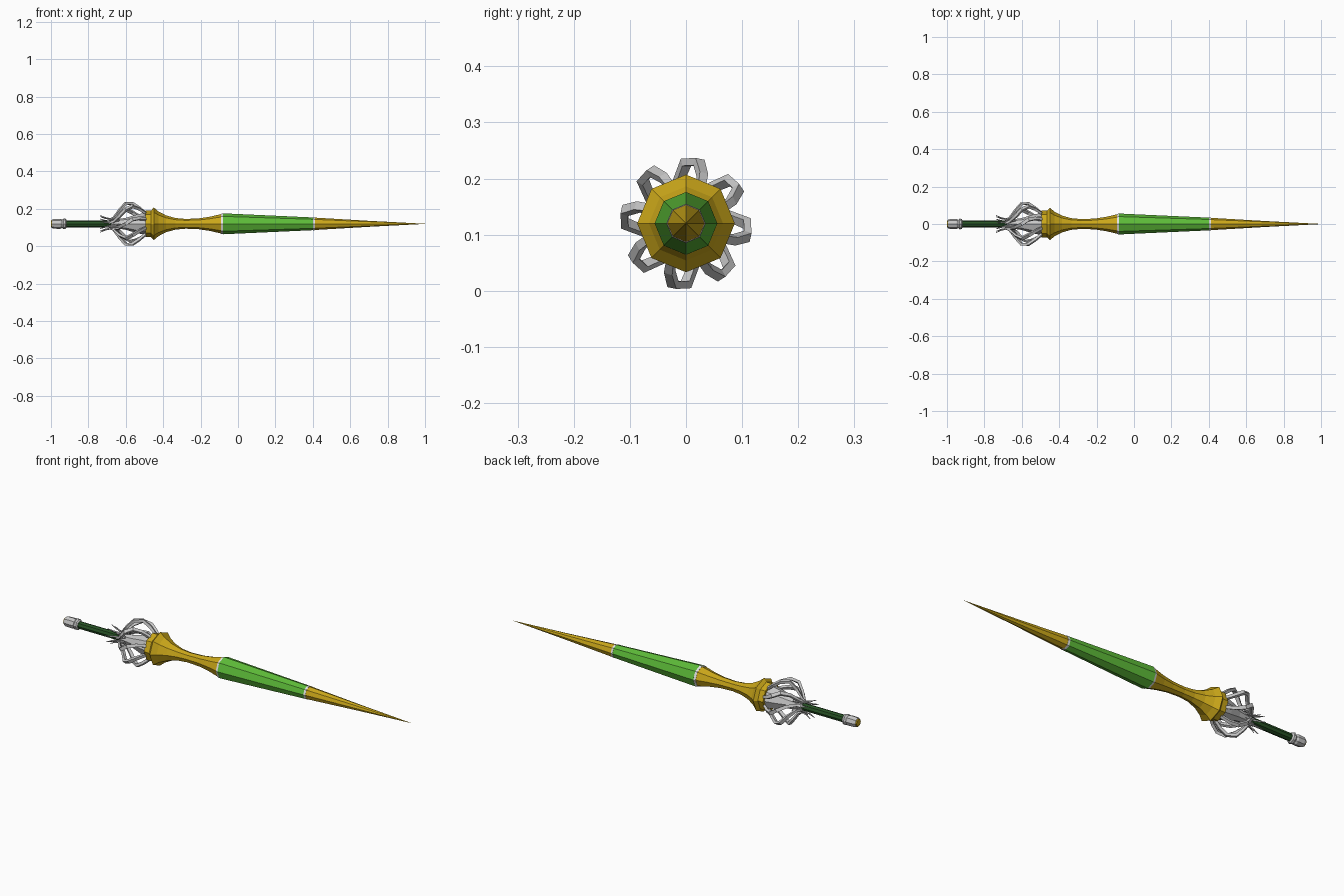
import bpy, bmesh, math
from mathutils import Vector

if "Cube" in bpy.data.objects:
    bpy.data.objects.remove(bpy.data.objects["Cube"])

CZ = 0.12   # height of the lance axis


def material(name, rgb):
    m = bpy.data.materials.new(name)
    m.diffuse_color = (*rgb, 1)
    m.use_nodes = True
    m.node_tree.nodes["Principled BSDF"].inputs["Base Color"].default_value = m.diffuse_color
    return m


GOLD = material("gold", (0.60, 0.39, 0.01))
GREEN = material("bright green", (0.11, 0.50, 0.04))
DARK = material("dark green", (0.02, 0.085, 0.018))
SILVER = material("silver", (0.58, 0.58, 0.58))
WHITE = material("pale trim", (0.78, 0.78, 0.76))


def polar(x, r, deg):
    # angle runs clockwise from straight up, seen from +x
    a = math.radians(deg)
    return Vector((x, r * math.sin(a), CZ + r * math.cos(a)))


def finish(name, bm, mat):
    bmesh.ops.recalc_face_normals(bm, faces=bm.faces)
    me = bpy.data.meshes.new(name)
    bm.to_mesh(me)
    bm.free()
    me.materials.append(mat)
    ob = bpy.data.objects.new(name, me)
    bpy.context.collection.objects.link(ob)
    return ob


def skin(bm, rings):
    # bridge consecutive rings and close both ends
    n = len(rings[0])
    for a, b in zip(rings, rings[1:]):
        for i in range(n):
            j = (i + 1) % n
            bm.faces.new((a[i], a[j], b[j], b[i]))
    bm.faces.new(rings[0])
    bm.faces.new(rings[-1])


def lathe(name, profile, mat, sides=8):
    bm = bmesh.new()
    rings = [[bm.verts.new(polar(x, r, 360 * i / sides)) for i in range(sides)]
             for x, r in profile]
    skin(bm, rings)
    return finish(name, bm, mat)


def bars(name, path, mat, count=8, phase=0):
    # square bars along (x, radius, angle, half width, half depth), repeated around the axis
    bm = bmesh.new()
    for k in range(count):
        off = phase + 360 * k / count
        pts = [polar(x, r, a + off) for x, r, a, w, d in path]
        rings = []
        for i, p in enumerate(pts):
            t = (pts[min(i + 1, len(pts) - 1)] - pts[max(i - 1, 0)]).normalized()
            radial = Vector((0, p.y, p.z - CZ)).normalized()
            side = t.cross(radial).normalized()
            out = side.cross(t)
            w, d = path[i][3:]
            rings.append([bm.verts.new(p + side * w * s + out * d * q)
                          for s, q in ((1, 1), (-1, 1), (-1, -1), (1, -1))])
        skin(bm, rings)
    return finish(name, bm, mat)


# Blade: flared gold base, green body, gold point, pale trim rings
lathe("flared_base", [(-0.495, 0.045), (-0.495, 0.071), (-0.465, 0.071), (-0.45, 0.087),
                      (-0.425, 0.066), (-0.385, 0.045), (-0.335, 0.031), (-0.28, 0.026),
                      (-0.21, 0.029), (-0.15, 0.038), (-0.09, 0.052)], GOLD)
lathe("lower_trim", [(-0.092, 0.053), (-0.08, 0.056)], WHITE)
lathe("green_body", [(-0.081, 0.056), (0.402, 0.034)], GREEN)
lathe("upper_trim", [(0.402, 0.035), (0.413, 0.034)], WHITE)
lathe("point", [(0.412, 0.033), (0.70, 0.016), (0.95, 0.003), (1.0, 0.0006)], GOLD)

# Grip and pommel
lathe("grip", [(-0.925, 0.019), (-0.62, 0.019)], DARK)
lathe("pommel", [(-0.995, 0.022), (-0.985, 0.026), (-0.95, 0.027), (-0.94, 0.022),
                 (-0.932, 0.029), (-0.922, 0.027), (-0.916, 0.020)], SILVER)
lathe("pommel_cap", [(-1.0, 0.018), (-0.99, 0.021)], GOLD)

# Hand guard: inner bulb, twisted cage ribs and thorny tails
lathe("guard_bulb", [(-0.68, 0.020), (-0.645, 0.025), (-0.60, 0.032),
                     (-0.54, 0.050), (-0.49, 0.060)], SILVER)
bars("cage_ribs", [(-0.49, 0.058, 22, .007, .006), (-0.53, 0.090, 16, .008, .007),
                   (-0.565, 0.111, 9, .009, .007), (-0.60, 0.109, -3, .009, .007),
                   (-0.632, 0.075, -14, .008, .006), (-0.665, 0.034, -28, .006, .005),
                   (-0.69, 0.024, -40, .004, .004)], SILVER, phase=3)
bars("thorny_tails", [(-0.635, 0.034, 0, .005, .004), (-0.68, 0.027, -14, .004, .003),
                      (-0.71, 0.034, -22, .003, .0025), (-0.738, 0.047, -26, .001, .001)],
     SILVER, phase=-8)
